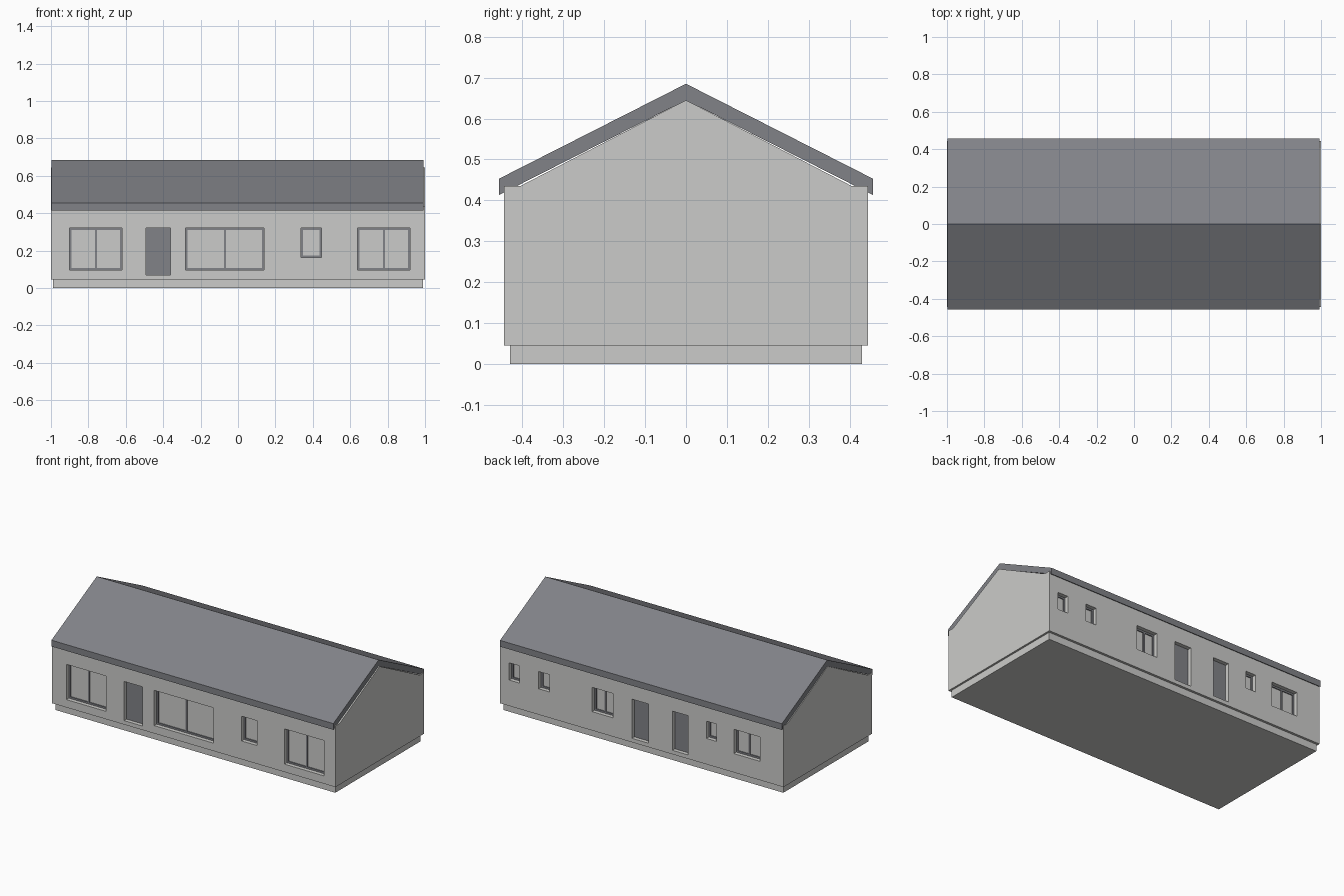
import bpy
import bmesh

if "Cube" in bpy.data.objects:
    bpy.data.objects.remove(bpy.data.objects["Cube"], do_unlink=True)


def make_material(name, color):
    mat = bpy.data.materials.new(name)
    mat.use_nodes = True
    mat.diffuse_color = color
    mat.node_tree.nodes["Principled BSDF"].inputs["Base Color"].default_value = color
    return mat


LIGHT = make_material("light grey render", (0.60, 0.60, 0.585, 1))
DARK = make_material("slate grey", (0.22, 0.225, 0.245, 1))


def finish(name, bm, mat):
    bmesh.ops.recalc_face_normals(bm, faces=bm.faces)
    mesh = bpy.data.meshes.new(name)
    bm.to_mesh(mesh)
    bm.free()
    mesh.materials.append(mat)
    obj = bpy.data.objects.new(name, mesh)
    bpy.context.collection.objects.link(obj)
    return obj


def add_box(bm, x0, x1, y0, y1, z0, z1):
    verts = bmesh.ops.create_cube(bm, size=1)["verts"]
    for v in verts:
        v.co.x = x1 if v.co.x > 0 else x0
        v.co.y = max(y0, y1) if v.co.y > 0 else min(y0, y1)
        v.co.z = z1 if v.co.z > 0 else z0


def extrude_profile(name, half, x0, x1, mat):
    """Mirror a half profile of (y, z) across y = 0 and extrude it along x."""
    loop = half + [(-y, z) for y, z in reversed(half) if y > 0]
    bm = bmesh.new()
    face = bm.faces.new([bm.verts.new((x0, y, z)) for y, z in loop])
    new = bmesh.ops.extrude_face_region(bm, geom=[face])["geom"]
    moved = [g for g in new if isinstance(g, bmesh.types.BMVert)]
    bmesh.ops.translate(bm, verts=moved, vec=(x1 - x0, 0, 0))
    return finish(name, bm, mat)


WALL_Y = 0.445
HEAD = 0.32
REVEAL = 0.025      # wall face to frame
CUT = 0.04          # wall face to back of recess

# Openings: name, side (-1 front, 1 back), x range, sill height, kind
openings = [
    ("front_window_a", -1, -0.90, -0.62, 0.095, "double"),
    ("front_door", -1, -0.492, -0.361, 0.07, "door"),
    ("front_window_b", -1, -0.28, 0.139, 0.095, "double"),
    ("front_window_c", -1, 0.337, 0.446, 0.162, "single"),
    ("front_window_d", -1, 0.639, 0.92, 0.095, "double"),
    ("back_window_a", 1, 0.863, 0.937, 0.21, "single"),
    ("back_window_b", 1, 0.653, 0.728, 0.21, "single"),
    ("back_window_c", 1, 0.204, 0.351, 0.165, "double"),
    ("back_door_a", 1, -0.048, 0.07, 0.07, "door"),
    ("back_door_b", 1, -0.326, -0.216, 0.07, "door"),
    ("back_window_d", 1, -0.526, -0.457, 0.21, "single"),
    ("back_window_e", 1, -0.833, -0.649, 0.165, "double"),
]

# Plinth
bm = bmesh.new()
add_box(bm, -0.988, 0.988, -0.43, 0.43, 0, 0.05)
finish("plinth", bm, LIGHT)

# Gabled walls, with recesses cut for every opening
walls = extrude_profile("walls", [(WALL_Y, 0.045), (WALL_Y, 0.435),
                                  (0.405, 0.435), (0, 0.645)], -1, 1, LIGHT)
bm = bmesh.new()
for name, side, x0, x1, sill, kind in openings:
    add_box(bm, x0, x1, side * (WALL_Y - CUT), side * (WALL_Y + 0.1), sill, HEAD)
cutter = finish("opening_cutter", bm, LIGHT)
cutter.hide_render = True
mod = walls.modifiers.new("openings", "BOOLEAN")
mod.operation = "DIFFERENCE"
mod.solver = "EXACT"
mod.object = cutter
bpy.context.view_layer.objects.active = walls
bpy.ops.object.modifier_apply(modifier=mod.name)
bpy.data.objects.remove(cutter, do_unlink=True)

# Folded roof slab with vertical eaves
extrude_profile("roof", [(0, 0.645), (0.457, 0.413), (0.457, 0.453), (0, 0.685)],
                -0.997, 0.993, DARK)

# Doors, window frames and panes
BAR = 0.011
for name, side, x0, x1, sill, kind in openings:
    front, back = side * (WALL_Y - REVEAL), side * (WALL_Y - CUT)
    bm = bmesh.new()
    if kind == "door":
        add_box(bm, x0, x1, back, front, sill, HEAD)
        finish(name, bm, DARK)
        continue
    bars = [(x0, x0 + BAR, sill, HEAD), (x1 - BAR, x1, sill, HEAD),
            (x0 + BAR, x1 - BAR, sill, sill + BAR),
            (x0 + BAR, x1 - BAR, HEAD - BAR, HEAD)]
    if kind == "double":
        mid = (x0 + x1) / 2
        bars.append((mid - BAR / 2, mid + BAR / 2, sill + BAR, HEAD - BAR))
    for bx0, bx1, bz0, bz1 in bars:
        add_box(bm, bx0, bx1, back, front, bz0, bz1)
    finish(name + "_frame", bm, DARK)
    bm = bmesh.new()
    add_box(bm, x0 + BAR / 2, x1 - BAR / 2, back, side * (WALL_Y - REVEAL - 0.006),
            sill + BAR / 2, HEAD - BAR / 2)
    finish(name + "_pane", bm, LIGHT)
